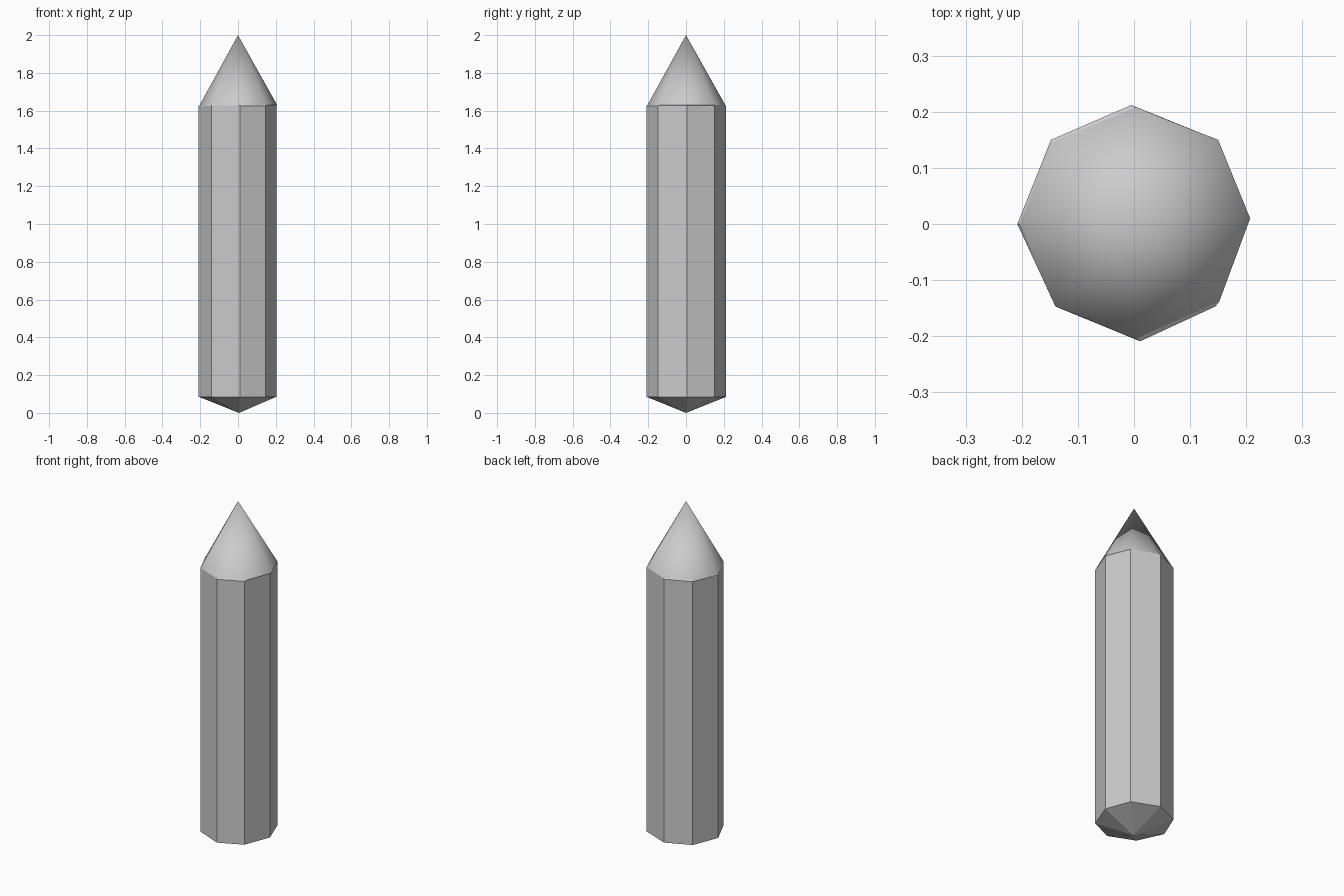
import bpy, bmesh

if "Cube" in bpy.data.objects:
    bpy.data.objects.remove(bpy.data.objects["Cube"])

# slightly irregular octagon outlines of the shaft and of the cone's rim
SHAFT = [(.203, .005), (.149, .15), (-.005, .212), (-.148, .15),
         (-.208, 0), (-.14, -.147), (.011, -.209), (.145, -.147)]
RIM = [(.207, .01), (.15, .15), (.002, .208), (-.146, .145),
       (-.203, 0), (-.139, -.147), (.004, -.204), (.152, -.138)]


def finish(name, bm, smooth):
    bmesh.ops.recalc_face_normals(bm, faces=bm.faces[:])
    for f in bm.faces:
        f.smooth = smooth
    me = bpy.data.meshes.new(name)
    bm.to_mesh(me)
    bm.free()
    ob = bpy.data.objects.new(name, me)
    bpy.context.collection.objects.link(ob)
    return ob


def ring(bm, pts, z):
    return [bm.verts.new((x, y, z)) for x, y in pts]


def fan(bm, loop, tip):
    v = bm.verts.new(tip)
    for i in range(8):
        bm.faces.new((loop[i], loop[(i + 1) % 8], v))


def bridge(bm, a, b):
    for i in range(8):
        j = (i + 1) % 8
        bm.faces.new((a[i], a[j], b[j], b[i]))


# flat-sided shaft with shallow pointed base and narrow top lip
bm = bmesh.new()
low, high, lip = ring(bm, SHAFT, .085), ring(bm, SHAFT, 1.625), ring(bm, RIM, 1.63)
fan(bm, low, (.005, 0, 0))
bridge(bm, low, high)
bridge(bm, high, lip)
finish("shaft", bm, False)

# smooth-shaded pointed tip
bm = bmesh.new()
fan(bm, ring(bm, RIM, 1.63), (0, 0, 2))
finish("pointed_tip", bm, True)
